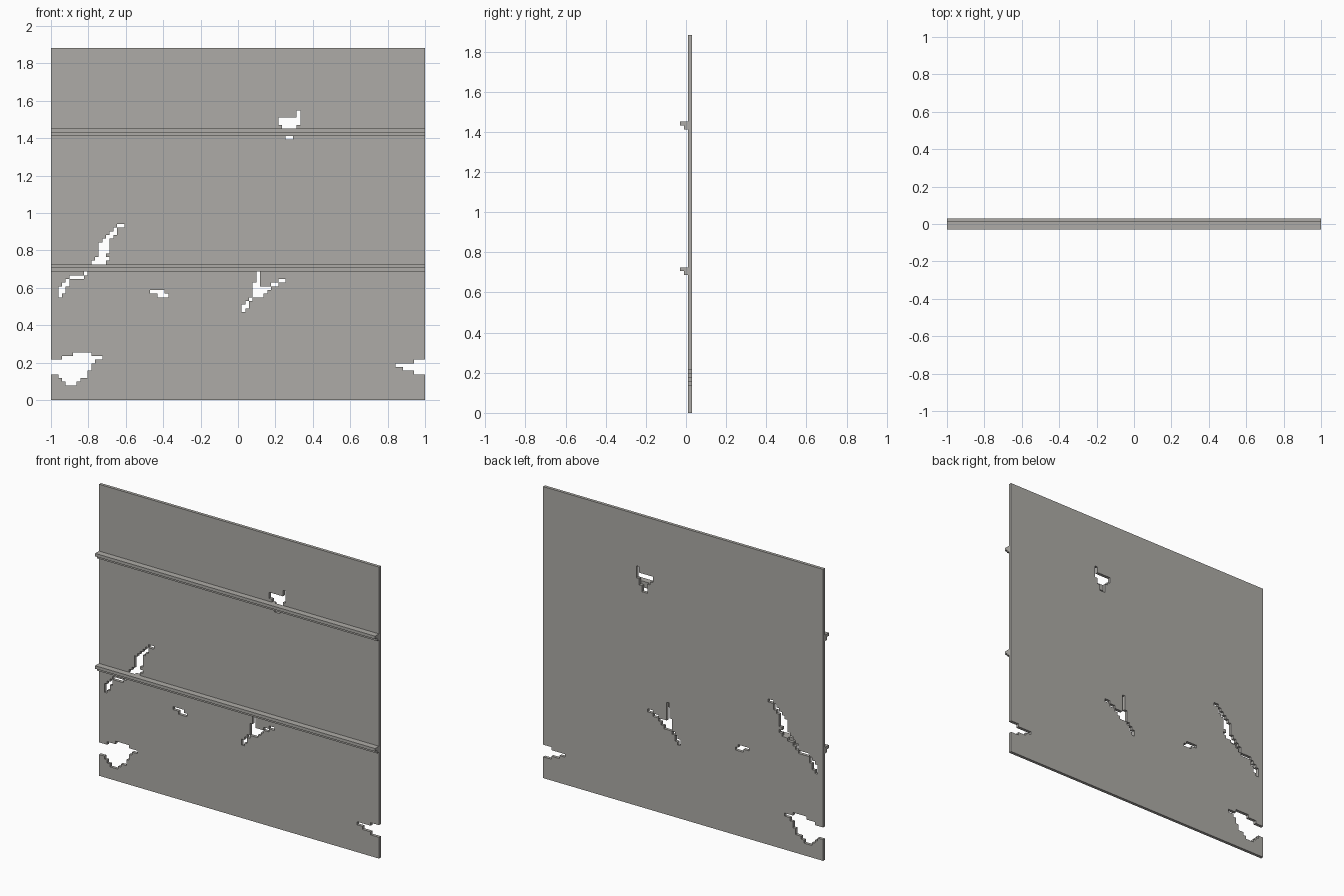
import bpy, bmesh
from mathutils import Vector

cube = bpy.data.objects.get("Cube")
if cube:
    bpy.data.objects.remove(cube, do_unlink=True)

COLS, ROWS = 102, 96
U = 2.0 / COLS                      # size of one block

stone = bpy.data.materials.new("warm_grey")
stone.use_nodes = True
COLOR = (0.42, 0.41, 0.385, 1)
stone.diffuse_color = COLOR
stone.node_tree.nodes["Principled BSDF"].inputs["Base Color"].default_value = COLOR

# Holes: (row, first column, last column) in blocks
upper_hole = [(78, 67, 67), (77, 67, 67), (76, 62, 67), (75, 62, 67),
              (74, 63, 66), (73, 64, 66), (72, 64, 65), (71, 64, 65)]
left_crack = [(47, 18, 19), (46, 17, 17), (45, 16, 17), (44, 15, 16), (43, 14, 15),
              (42, 13, 15), (41, 13, 15), (40, 13, 15), (39, 13, 14), (38, 12, 15),
              (37, 11, 14), (36, 10, 12), (35, 9, 10), (34, 9, 9), (33, 5, 8),
              (32, 4, 4), (31, 3, 4), (30, 2, 3), (29, 2, 3), (28, 2, 2)]
small_hole = [(29, 27, 30), (28, 29, 31)]
middle_crack = [(36, 56, 56), (35, 56, 56), (34, 56, 56), (33, 56, 56), (32, 56, 56),
                (32, 62, 63), (31, 55, 56), (31, 60, 61), (30, 55, 59), (29, 55, 58),
                (28, 55, 57), (27, 54, 54), (26, 53, 53), (25, 52, 53), (24, 52, 52)]
left_corner = [(12, 6, 10), (11, 3, 13), (10, 0, 11), (9, 0, 10), (8, 0, 10),
               (7, 0, 9), (6, 2, 9), (5, 3, 7), (4, 4, 6)]
right_corner = [(10, 99, 101), (9, 94, 101), (8, 96, 101), (7, 99, 101)]

missing = set()
for hole in (upper_hole, left_crack, small_hole, middle_crack, left_corner, right_corner):
    for row, first, last in hole:
        missing.update((c, row) for c in range(first, last + 1))


def finish(bm, name):
    """Merge flat faces, fix normals and make an object."""
    bmesh.ops.dissolve_limit(bm, angle_limit=0.01, verts=bm.verts[:], edges=bm.edges[:])
    bmesh.ops.triangulate(bm, faces=[f for f in bm.faces if len(f.verts) > 4])
    bmesh.ops.recalc_face_normals(bm, faces=bm.faces[:])
    mesh = bpy.data.meshes.new(name)
    bm.to_mesh(mesh)
    bm.free()
    mesh.materials.append(stone)
    obj = bpy.data.objects.new(name, mesh)
    bpy.context.collection.objects.link(obj)
    return obj


# Wall panel: a grid of blocks without the missing ones, pushed out to one block thick
bm = bmesh.new()
grid = [[bm.verts.new((-1 + c * U, 0.5 * U, r * U)) for c in range(COLS + 1)]
        for r in range(ROWS + 1)]
for r in range(ROWS):
    for c in range(COLS):
        if (c, r) not in missing:
            bm.faces.new((grid[r][c], grid[r][c + 1], grid[r + 1][c + 1], grid[r + 1][c]))
bmesh.ops.delete(bm, geom=[v for v in bm.verts if not v.link_faces], context='VERTS')
# Split blocks that touch only at a corner
for v in bm.verts[:]:
    if sum(e.is_boundary for e in v.link_edges) > 2:
        bmesh.utils.vert_separate(v, [e for e in v.link_edges if e.is_boundary])
out = bmesh.ops.extrude_face_region(bm, geom=bm.faces[:], use_keep_orig=True)
bmesh.ops.translate(bm, vec=Vector((0, U, 0)),
                    verts=[g for g in out["geom"] if isinstance(g, bmesh.types.BMVert)])
finish(bm, "wall_panel")


# Stepped ledges: an L profile run along the full width of the front
def ledge(name, top):
    profile = [(0.5, top), (-1.5, top), (-1.5, top - 1),
               (-0.5, top - 1), (-0.5, top - 2), (0.5, top - 2)]
    bm = bmesh.new()
    face = bm.faces.new([bm.verts.new((-1, y * U, z * U)) for y, z in profile])
    out = bmesh.ops.extrude_face_region(bm, geom=[face], use_keep_orig=True)
    bmesh.ops.translate(bm, vec=Vector((2, 0, 0)),
                        verts=[g for g in out["geom"] if isinstance(g, bmesh.types.BMVert)])
    finish(bm, name)


ledge("upper_ledge", 74)
ledge("lower_ledge", 37)
